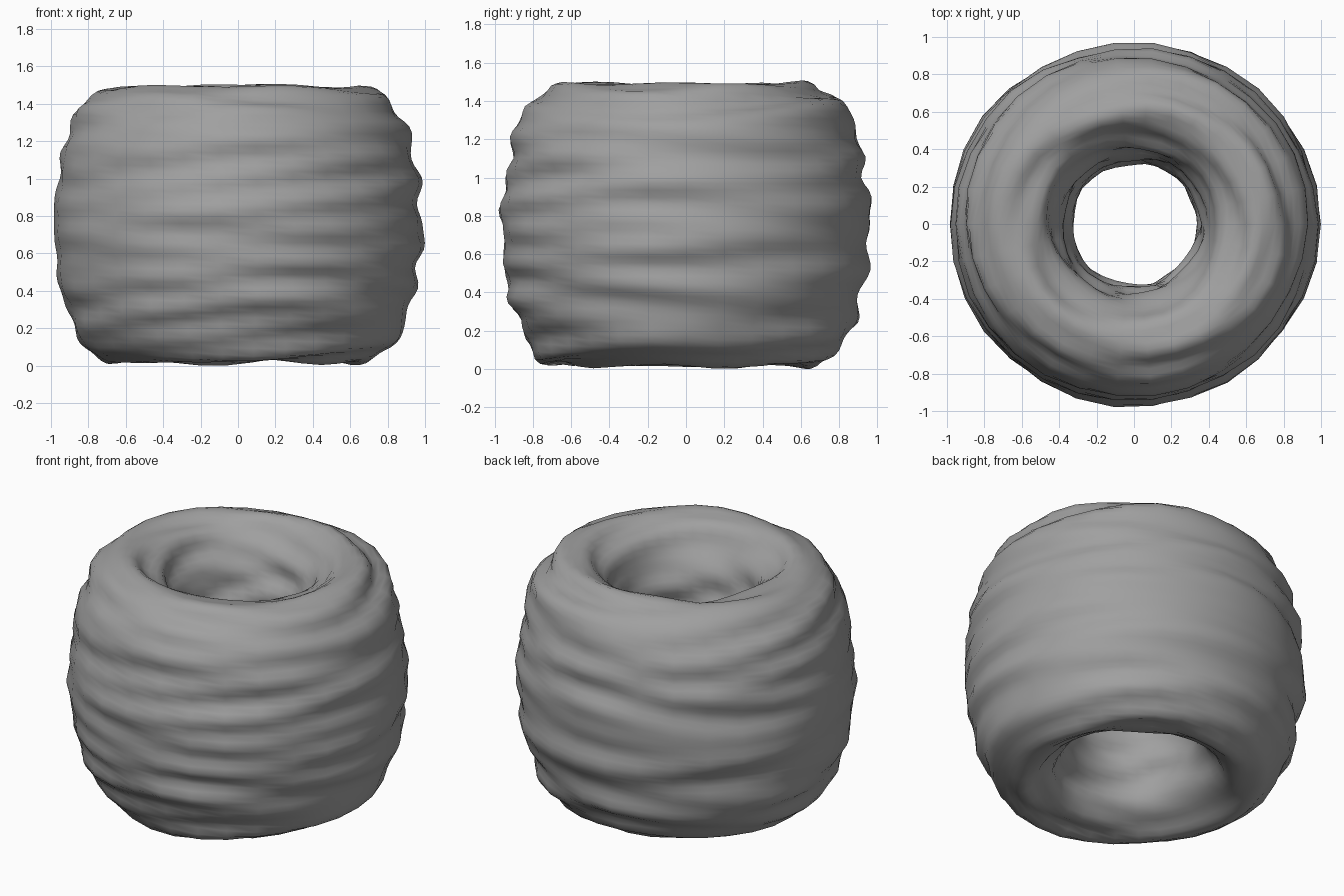
import bpy, bmesh, math, random
from mathutils import Vector

cube = bpy.data.objects.get("Cube")
if cube:
    bpy.data.objects.remove(cube)

random.seed(11)
AROUND, ALONG = 30, 100
DEPTH = .98  # slightly narrower front to back

# Cross-section of the hollow bundle (radius, height), from inside up and over
section = [Vector(p) for p in (
    (.345, .75), (.365, 1.05), (.42, 1.28), (.51, 1.42), (.65, 1.49), (.79, 1.43),
    (.905, 1.27), (.96, 1.0), (.985, .75), (.96, .48), (.895, .24), (.80, .08),
    (.66, .022), (.51, .09), (.42, .23), (.365, .46))]


def smooth_loop(points, count):
    """Evenly spaced samples of a closed Catmull-Rom curve."""
    n, dense = len(points), []
    for i in range(n):
        a, b, c, d = (points[(i + k) % n] for k in (-1, 0, 1, 2))
        for j in range(30):
            t = j / 30
            dense.append(.5 * (2*b + (c - a)*t + (2*a - 5*b + 4*c - d)*t*t
                               + (3*b - a - 3*c + d)*t**3))
    dense.append(dense[0])
    lengths = [0]
    for p, q in zip(dense, dense[1:]):
        lengths.append(lengths[-1] + (q - p).length)
    out, i = [], 0
    for k in range(count):
        s = lengths[-1] * k / count
        while lengths[i + 1] < s:
            i += 1
        f = (s - lengths[i]) / (lengths[i + 1] - lengths[i])
        out.append(dense[i].lerp(dense[i + 1], f))
    return out


# Wrinkles: periodic waves, fine across the strands and long around the ring
waves = [(random.randint(8, 22), random.randint(-5, 5), random.uniform(0, math.tau))
         for _ in range(24)]


def wrinkle(t, a):
    return .0032 * sum(math.sin(k*t + m*a + p) for k, m, p in waves)


profile = smooth_loop(section, ALONG)
bm = bmesh.new()
rings = []
for i in range(AROUND):
    a = math.tau * i / AROUND
    ring = []
    for j, p in enumerate(profile):
        along = (profile[(j + 1) % ALONG] - profile[j - 1]).normalized()
        q = p + Vector((-along.y, along.x)) * wrinkle(math.tau * j / ALONG, a)
        ring.append(bm.verts.new((q.x * math.cos(a), q.x * math.sin(a) * DEPTH, q.y)))
    rings.append(ring)
for i in range(AROUND):
    r, s = rings[i], rings[(i + 1) % AROUND]
    for j in range(ALONG):
        k = (j + 1) % ALONG
        bm.faces.new((r[j], s[j], s[k], r[k]))
bmesh.ops.recalc_face_normals(bm, faces=bm.faces)

mesh = bpy.data.meshes.new("wound_bundle")
bm.to_mesh(mesh)
bm.free()
mesh.shade_smooth()
bundle = bpy.data.objects.new("wound_bundle", mesh)
bpy.context.collection.objects.link(bundle)

# Plain grey material
grey = bpy.data.materials.new("mid_grey")
grey.use_nodes = True
colour = (.35, .35, .35, 1)
grey.diffuse_color = colour
grey.node_tree.nodes["Principled BSDF"].inputs["Base Color"].default_value = colour
mesh.materials.append(grey)
